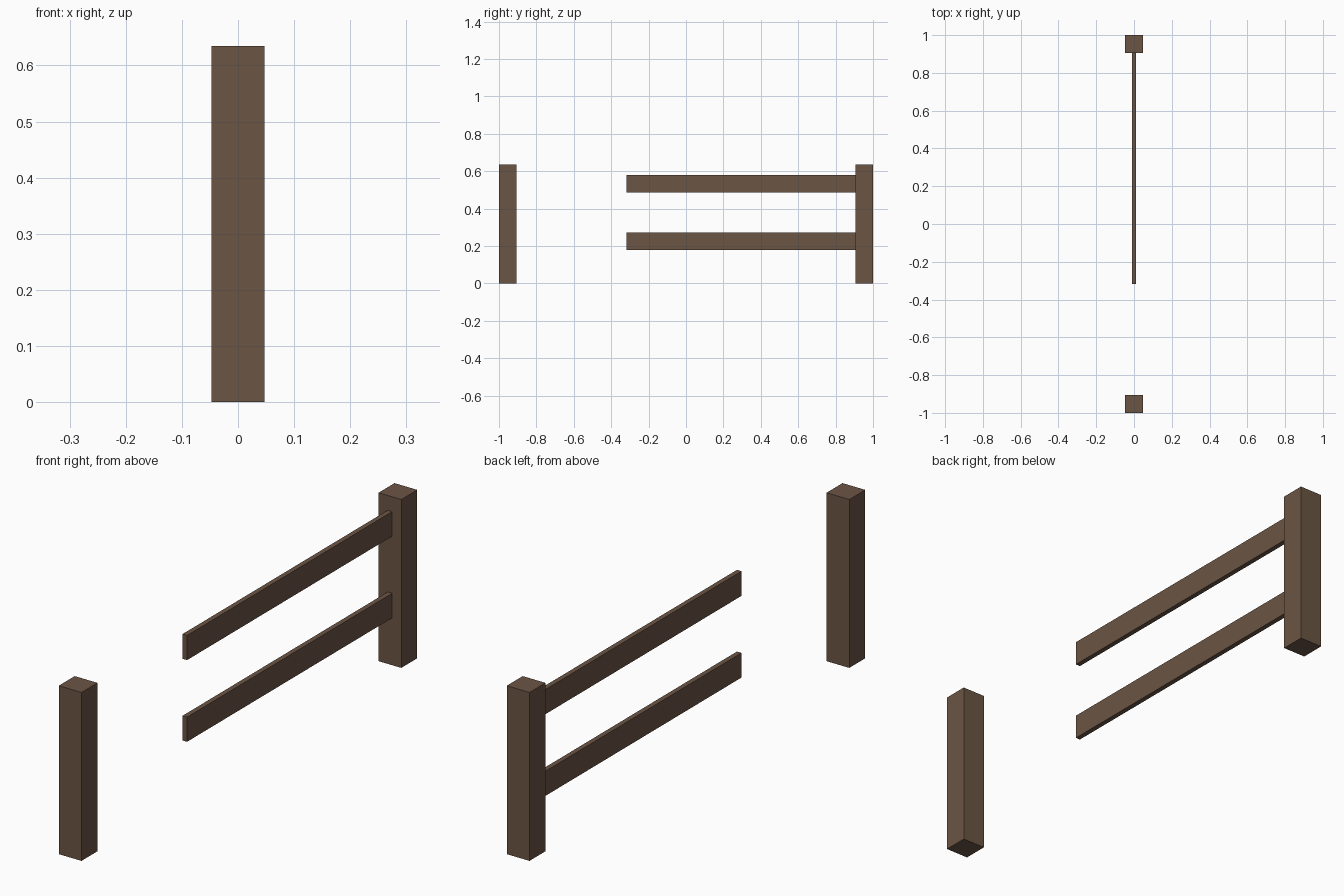
import bpy

if "Cube" in bpy.data.objects:
    bpy.data.objects.remove(bpy.data.objects["Cube"])

wood = bpy.data.materials.new("brown_wood")
wood.diffuse_color = (0.147, 0.09, 0.058, 1)
wood.use_nodes = True
wood.node_tree.nodes["Principled BSDF"].inputs["Base Color"].default_value = wood.diffuse_color


def box(name, lo, hi):
    """Axis-aligned box between two corners."""
    bpy.ops.mesh.primitive_cube_add(size=1, location=[(a + b) / 2 for a, b in zip(lo, hi)])
    ob = bpy.context.object
    ob.name = name
    ob.scale = [b - a for a, b in zip(lo, hi)]
    bpy.ops.object.transform_apply(location=False, rotation=False, scale=True)
    ob.data.materials.append(wood)
    return ob


HALF = 0.0475     # half the post width
HEIGHT = 0.635

# Square posts at both ends
for name, y in (("front_post", -1 + HALF), ("back_post", 1 - HALF)):
    box(name, (-HALF, y - HALF, 0), (HALF, y + HALF, HEIGHT))

# Two thin rails reaching forward from the back post, stopping short of the front post
for name, z0, z1 in (("lower_rail", 0.178, 0.271), ("upper_rail", 0.486, 0.579)):
    box(name, (-0.0095, -0.317, z0), (0.0095, 1 - 2 * HALF, z1))
